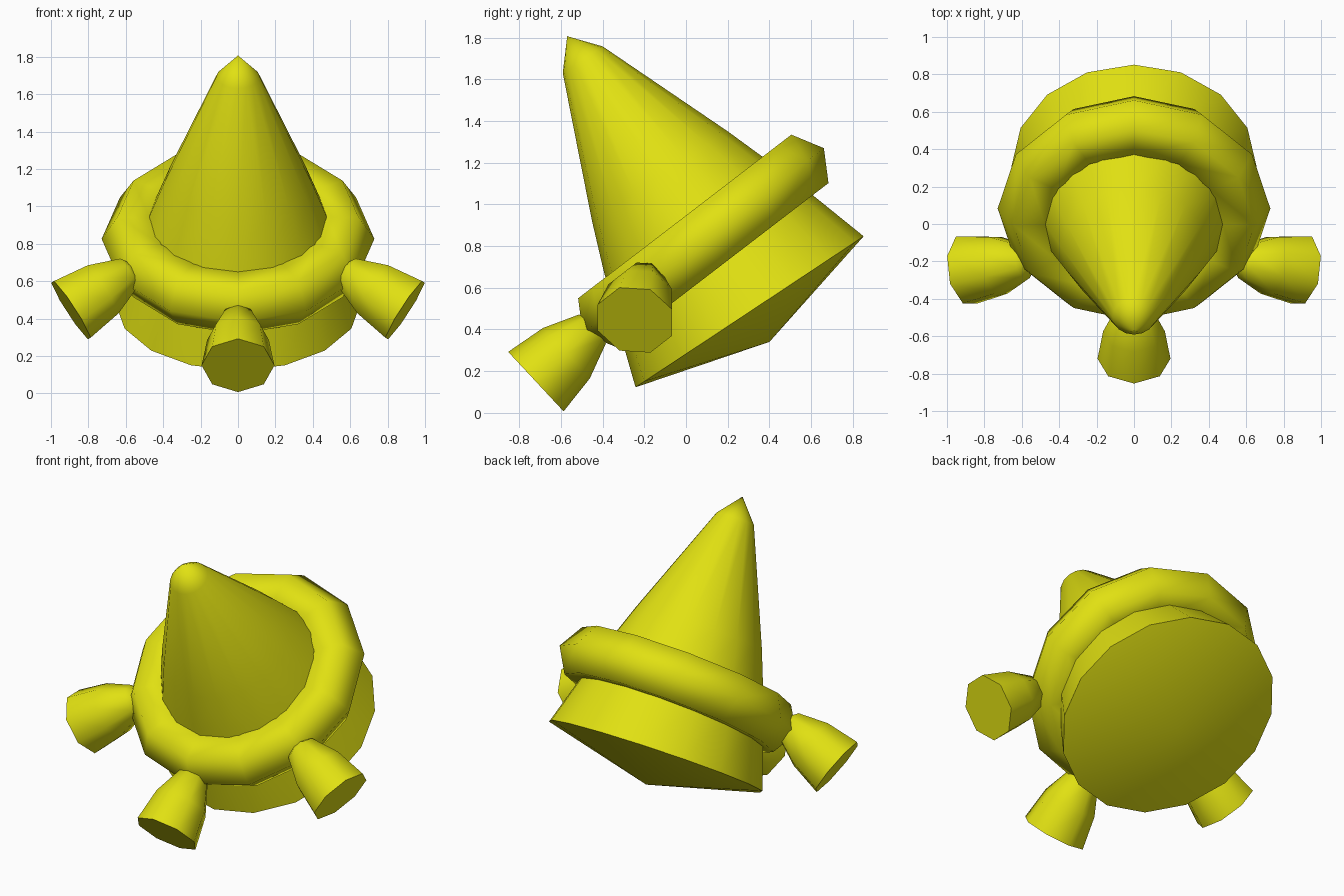
import bpy, bmesh, math
from mathutils import Vector

if "Cube" in bpy.data.objects:
    bpy.data.objects.remove(bpy.data.objects["Cube"])

yellow = bpy.data.materials.new("yellow")
yellow.diffuse_color = (0.75, 0.75, 0.006, 1)
yellow.use_nodes = True
yellow.node_tree.nodes["Principled BSDF"].inputs["Base Color"].default_value = yellow.diffuse_color


def finish(obj, angle=65):
    obj.data.materials.append(yellow)
    bpy.ops.object.select_all(action='DESELECT')
    obj.select_set(True)
    bpy.context.view_layer.objects.active = obj
    bpy.ops.object.shade_smooth_by_angle(angle=math.radians(angle))


def lathe(name, profile, origin, axis, sides, turn=0.0):
    """Revolve (radius, height) points around an axis; radius 0 makes a pole."""
    a = Vector(axis).normalized()
    side = Vector((1, 0, 0)) if abs(a.x) < 0.5 else Vector((0, 1, 0))
    side = (side - a * side.dot(a)).normalized()
    other = a.cross(side)
    o = Vector(origin)
    bm = bmesh.new()
    rings = []
    for r, h in profile:
        if r == 0:
            rings.append([bm.verts.new(o + a * h)])
            continue
        ring = []
        for i in range(sides):
            t = turn + math.tau * i / sides
            ring.append(bm.verts.new(o + a * h + (side * math.cos(t) + other * math.sin(t)) * r))
        rings.append(ring)
    for lo, hi in zip(rings, rings[1:]):
        for i in range(sides):
            j = (i + 1) % sides
            if len(lo) == 1:
                bm.faces.new((lo[0], hi[j], hi[i]))
            elif len(hi) == 1:
                bm.faces.new((lo[i], lo[j], hi[0]))
            else:
                bm.faces.new((lo[i], lo[j], hi[j], hi[i]))
    for end in (rings[0], rings[-1]):
        if len(end) > 1:
            bm.faces.new(end)
    bmesh.ops.recalc_face_normals(bm, faces=bm.faces)
    mesh = bpy.data.meshes.new(name)
    bm.to_mesh(mesh)
    bm.free()
    obj = bpy.data.objects.new(name, mesh)
    bpy.context.collection.objects.link(obj)
    finish(obj)
    return obj


# Tilted pointed body with a shallow pointed underside
lathe("body",
      [(0, -0.173), (0.656, 0), (0.558, 0.31), (0.468, 0.57),
       (0.39, 0.78), (0.115, 1.45), (0, 1.585)],
      (0, 0.305, 0.485), (0, -0.552, 0.834), 16)

# Thick ring around the body
bpy.ops.mesh.primitive_torus_add(
    major_segments=12, minor_segments=6, major_radius=0.56, minor_radius=0.169,
    location=(0, 0.083, 0.826), rotation=(math.radians(37.5), 0, 0))
ring = bpy.context.object
ring.name = "ring"
finish(ring)

# Three flared feet, measured from the flat outer end inwards
foot = [(0.195, 0), (0.165, 0.2), (0.095, 0.37), (0, 0.43)]
lathe("front_foot", foot, (0, -0.72, 0.15), (0, 0.73, 0.68), 8)
for name, s in (("right_foot", 1), ("left_foot", -1)):
    lathe(name, foot, (s * 0.893, -0.245, 0.445), (-s * 0.83, 0.12, 0.54), 8,
          turn=math.pi / 8)
